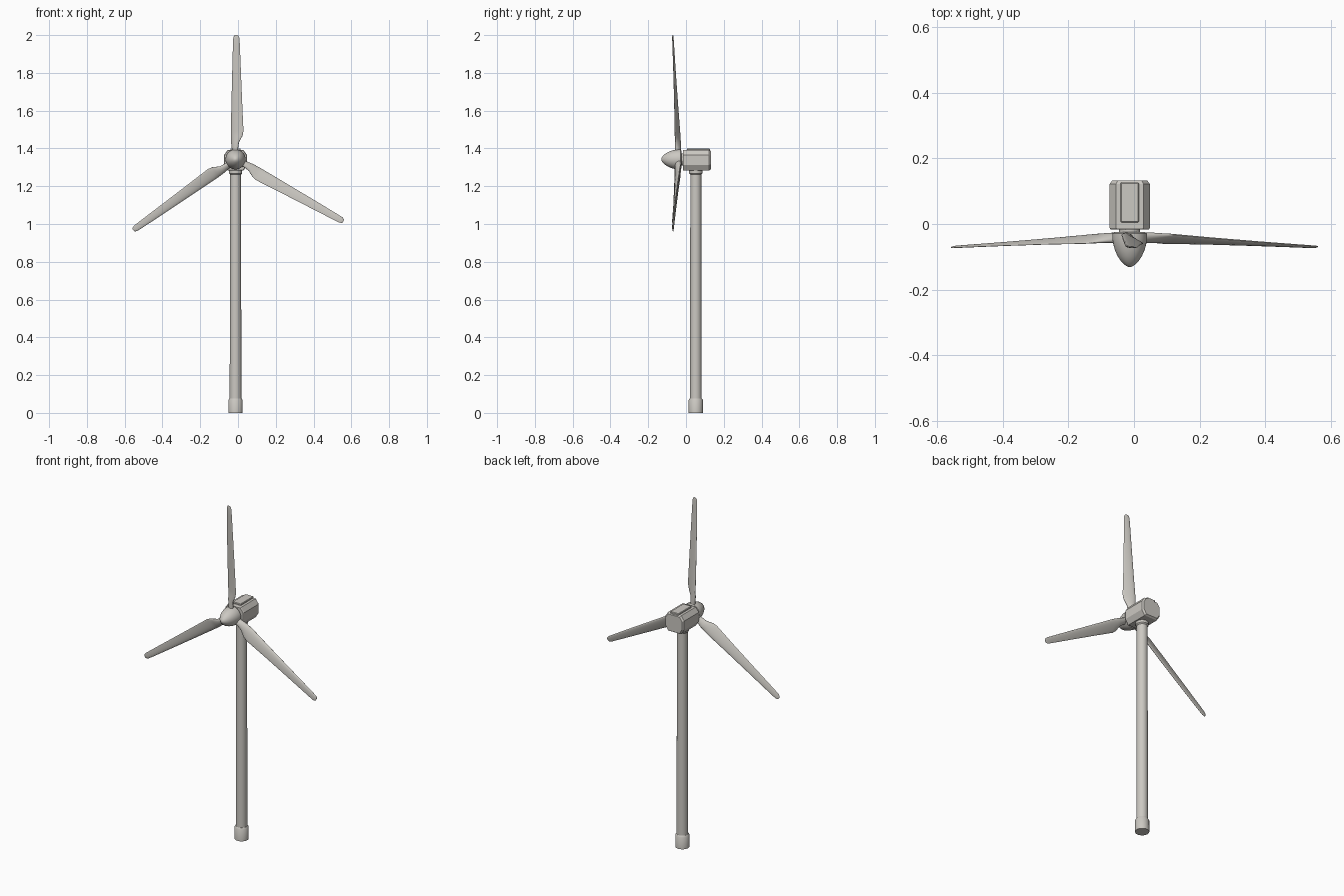
import bpy, bmesh, math
from mathutils import Matrix, Vector

if "Cube" in bpy.data.objects:
    bpy.data.objects.remove(bpy.data.objects["Cube"])

CX, TOWER_Y = -0.013, 0.052
HUB = Vector((CX, 0, 1.342))

grey = bpy.data.materials.new("warm light grey")
grey.diffuse_color = (0.60, 0.58, 0.54, 1)
grey.use_nodes = True
grey.node_tree.nodes["Principled BSDF"].inputs["Base Color"].default_value = grey.diffuse_color


def finish(name, bm, angle=35):
    bmesh.ops.recalc_face_normals(bm, faces=bm.faces)
    me = bpy.data.meshes.new(name)
    bm.to_mesh(me)
    bm.free()
    me.materials.append(grey)
    ob = bpy.data.objects.new(name, me)
    bpy.context.collection.objects.link(ob)
    bpy.ops.object.select_all(action='DESELECT')
    ob.select_set(True)
    bpy.context.view_layer.objects.active = ob
    bpy.ops.object.shade_smooth_by_angle(angle=math.radians(angle))
    return ob


def loft(name, rings, angle=35, matrix=None):
    """Skin a list of equal-length point rings and cap both ends."""
    bm = bmesh.new()
    vs = [[bm.verts.new(p) for p in ring] for ring in rings]
    n = len(vs[0])
    for a, b in zip(vs, vs[1:]):
        for i in range(n):
            j = (i + 1) % n
            bm.faces.new((a[i], a[j], b[j], b[i]))
    bm.faces.new(vs[0])
    bm.faces.new(vs[-1])
    if matrix:
        bm.transform(matrix)
    return finish(name, bm, angle)


def turned(name, profile, matrix, n=32):
    """Revolve (radius, height) pairs about local z."""
    circle = [(math.cos(2 * math.pi * i / n), math.sin(2 * math.pi * i / n)) for i in range(n)]
    return loft(name, [[(r * c, r * s, h) for c, s in circle] for r, h in profile], 35, matrix)


# Tower, foot collar and yaw ring
at_tower = Matrix.Translation((CX, TOWER_Y, 0))
turned("tower", [(0.031, 0.06), (0.029, 1.29)], at_tower)
turned("foot_collar", [(0.038, 0), (0.038, 0.068), (0.032, 0.077)], at_tower)
turned("yaw_ring", [(0.029, 1.262), (0.035, 1.268), (0.035, 1.29)], at_tower)

# Nacelle: eight-sided housing with softened back end
half = [(0.042, 1.392), (0.061, 1.365), (0.061, 1.313), (0.042, 1.283)]
section = half + [(-x, z) for x, z in reversed(half)]


def housing_ring(y, s):
    return [(CX + x * s, y, 1.338 + (z - 1.338) * s) for x, z in section]


loft("nacelle", [housing_ring(-0.017, 0.95), housing_ring(-0.012, 1),
                 housing_ring(0.122, 1), housing_ring(0.132, 0.88)], 20)

# Raised hatch along the nacelle roof
bm = bmesh.new()
bmesh.ops.create_cube(bm, size=1, matrix=Matrix.Translation((CX, 0.066, 1.392))
                      @ Matrix.Diagonal((0.055, 0.122, 0.016, 1)))
bmesh.ops.bevel(bm, geom=bm.edges[:], offset=0.003, segments=1, affect='EDGES')
finish("roof_hatch", bm, 20)

# Spinner and shaft, turned about the y axis with height running to the front
forward = Matrix.Translation(HUB) @ Matrix.Rotation(math.radians(90), 4, 'X')
turned("spinner", [(0.047, 0.025), (0.053, 0.029), (0.053, 0.045), (0.050, 0.062),
                   (0.045, 0.080), (0.037, 0.098), (0.027, 0.113), (0.016, 0.124),
                   (0.007, 0.130), (0.001, 0.131)], forward)
turned("shaft", [(0.032, -0.01), (0.032, 0.03)], forward)

# Blades: (radius, left edge, right edge, thickness, y, chord slope)
stations = [
    (0.020, -0.016, 0.014, 0.028, -0.042, 0.30),
    (0.060, -0.020, 0.014, 0.027, -0.042, 0.40),
    (0.090, -0.024, 0.018, 0.025, -0.043, 0.42),
    (0.125, -0.025, 0.037, 0.021, -0.046, 0.42),
    (0.150, -0.025, 0.042, 0.019, -0.047, 0.38),
    (0.280, -0.022, 0.036, 0.016, -0.053, 0.30),
    (0.450, -0.018, 0.029, 0.012, -0.061, 0.22),
    (0.600, -0.014, 0.023, 0.009, -0.068, 0.16),
    (0.642, -0.012, 0.021, 0.008, -0.070, 0.15),
    (0.654, -0.008, 0.016, 0.006, -0.070, 0.15),
    (0.658, -0.002, 0.010, 0.003, -0.070, 0.15),
]


def blade_ring(r, left, right, thick, y, slope, n=20):
    ring = []
    taper = 0.6 if r > 0.1 else 0.1
    for i in range(n):
        t = 2 * math.pi * i / n
        u = (1 - math.cos(t)) / 2
        dx = (u - 0.5) * (right - left)
        bulge = 0.55 * thick * math.sin(t) * (1 - taper * u)
        ring.append(((left + right) / 2 + dx, y - slope * dx + bulge, r))
    return ring


for name, turn in (("blade_top", 0), ("blade_right", 119.5), ("blade_left", 235)):
    place = Matrix.Translation(HUB) @ Matrix.Rotation(math.radians(turn), 4, 'Y')
    loft(name, [blade_ring(*s) for s in stations], 50, place)
